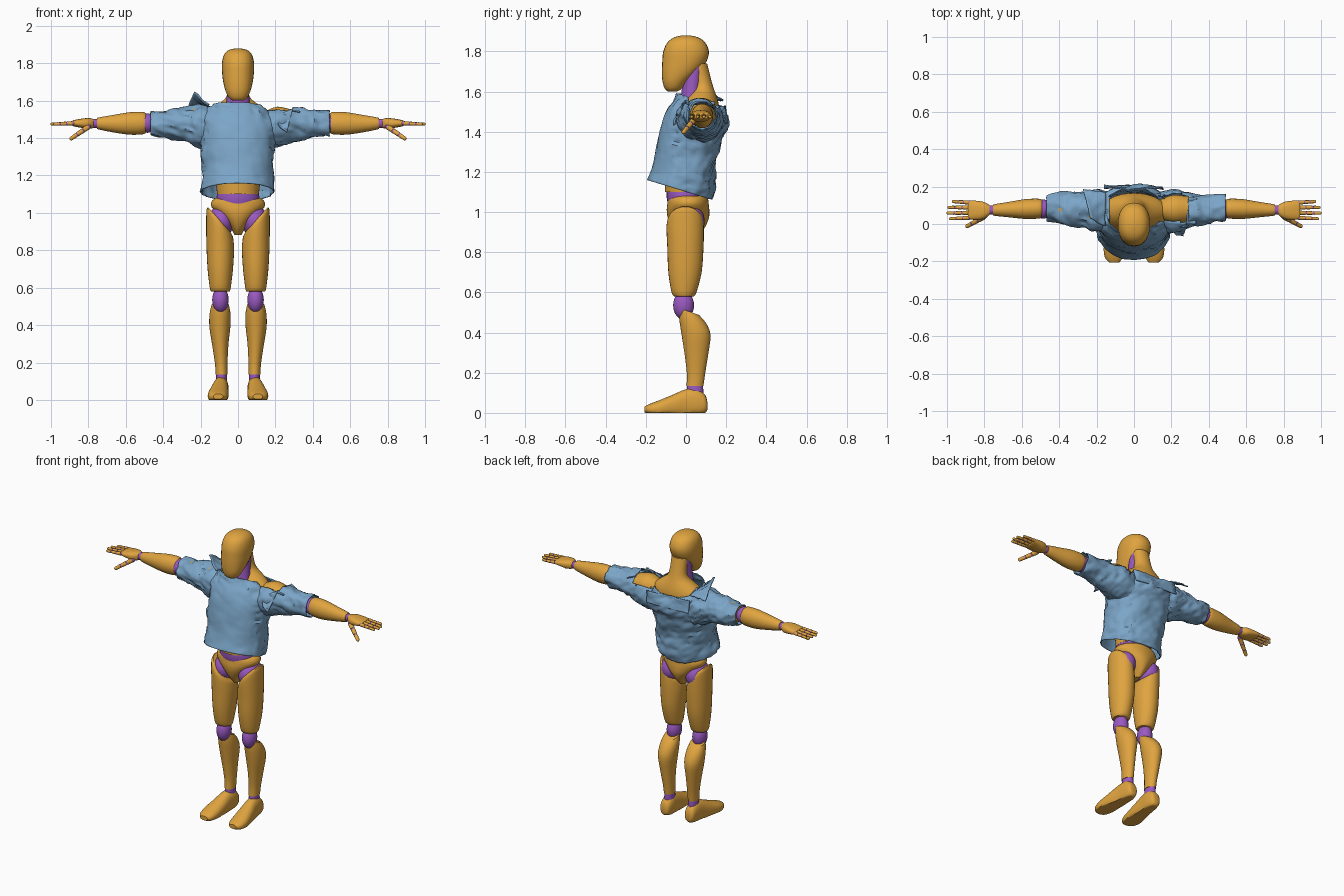
import bpy, bmesh, math
from mathutils import Vector, Matrix, noise

if "Cube" in bpy.data.objects:
    bpy.data.objects.remove(bpy.data.objects["Cube"])


def material(name, rgb):
    m = bpy.data.materials.new(name)
    m.diffuse_color = (*rgb, 1)
    m.use_nodes = True
    m.node_tree.nodes["Principled BSDF"].inputs["Base Color"].default_value = m.diffuse_color
    return m


SHELL = material("ochre_shell", (0.74, 0.37, 0.05))
JOINT = material("purple_joint", (0.32, 0.10, 0.53))
CLOTH = material("blue_cloth", (0.20, 0.38, 0.58))


def finish(name, bm, mat, mirror=False, thick=0):
    bmesh.ops.recalc_face_normals(bm, faces=bm.faces)
    me = bpy.data.meshes.new(name)
    bm.to_mesh(me)
    bm.free()
    me.materials.append(mat)
    ob = bpy.data.objects.new(name, me)
    bpy.context.collection.objects.link(ob)
    if thick:
        ob.modifiers.new("thickness", 'SOLIDIFY').thickness = thick
    if mirror:
        ob.modifiers.new("mirror", 'MIRROR')
    return ob


def smooth_rings(rings, steps):
    """Catmull-Rom interpolation of the cross-sections."""
    rs = [tuple(r) + (0,) * (7 - len(r)) for r in rings]
    out = []
    for i in range(len(rs) - 1):
        a, b, c, d = rs[max(i - 1, 0)], rs[i], rs[i + 1], rs[min(i + 2, len(rs) - 1)]
        for k in range(steps):
            t = k / steps
            out.append([0.5 * (2 * q + (r - p) * t + (2 * p - 5 * q + 4 * r - s) * t * t
                               + (3 * q - p - 3 * r + s) * t ** 3)
                        for p, q, r, s in zip(a, b, c, d)])
    return out + [list(rs[-1])]


def loft(rings, axis='z', n=28, steps=3, cap=True, power=2.0):
    """Ring = position, centre u, centre v, radius u, radius v, tilt u, tilt v."""
    bm = bmesh.new()
    loops = []
    for t, cu, cv, ru, rv, ku, kv in smooth_rings(rings, steps):
        loop = []
        for i in range(n):
            a = 2 * math.pi * i / n
            c, s = math.cos(a), math.sin(a)
            du = ru * math.copysign(abs(c) ** (2 / power), c)
            dv = rv * math.copysign(abs(s) ** (2 / power), s)
            u, v, w = cu + du, cv + dv, t + ku * du + kv * dv
            co = {'z': (u, v, w), 'x': (w, u, v), 'y': (u, w, v)}[axis]
            loop.append(bm.verts.new(co))
        loops.append(loop)
    for lo, hi in zip(loops, loops[1:]):
        for i in range(n):
            j = (i + 1) % n
            bm.faces.new((lo[i], lo[j], hi[j], hi[i]))
    if cap:
        bm.faces.new(loops[0])
        bm.faces.new(loops[-1])
    return bm


def ball(name, centre, radii, mirror=True):
    bm = bmesh.new()
    mat = Matrix.Translation(centre) @ Matrix.Diagonal((*radii, 1))
    bmesh.ops.create_uvsphere(bm, u_segments=24, v_segments=14, radius=1, matrix=mat)
    return finish(name, bm, JOINT, mirror)


# Head: height, face depth, back depth
head = []
for z, rx, front, back in [(1.60, .028, -.09, -.045), (1.615, .048, -.106, -.02), (1.65, .066, -.117, .01),
                           (1.70, .079, -.12, .065), (1.75, .085, -.118, .102), (1.80, .086, -.113, .114),
                           (1.845, .075, -.092, .095), (1.87, .05, -.058, .06), (1.88, .012, -.015, .015)]:
    head.append((z, 0, (front + back) / 2, rx, (back - front) / 2))
finish("head", loft(head, power=2.2), SHELL)

# Neck and trunk
finish("neck_joint", loft([(1.54, 0, .02, .068, .05), (1.62, 0, .03, .06, .05), (1.73, 0, .045, .06, .05)]), JOINT)
finish("torso", loft([(1.10, 0, -.005, .112, .10), (1.20, 0, 0, .125, .105), (1.35, 0, .02, .165, .12),
                      (1.45, 0, .05, .18, .115), (1.52, 0, .07, .175, .095), (1.565, 0, .078, .13, .078),
                      (1.61, 0, .085, .07, .055), (1.66, 0, .08, .054, .045), (1.74, 0, .06, .055, .045)],
                     n=36), SHELL)
finish("waist_joint", loft([(1.04, 0, -.005, .11, .085), (1.08, 0, -.005, .115, .092), (1.13, 0, -.005, .105, .09)]), JOINT)
finish("pelvis", loft([(.882, 0, .01, .018, .045), (.92, 0, .012, .042, .08), (.97, 0, .012, .088, .102),
                       (1.01, 0, .01, .125, .106), (1.04, 0, .01, .145, .103), (1.065, 0, .01, .138, .1),
                       (1.08, 0, .01, .118, .093)], n=36), SHELL)

# Legs
ball("hip_joint", (.09, .005, .955), (.07, .088, .085))
finish("thigh", loft([(.58, .094, -.01, .05, .048), (.60, .095, -.01, .056, .062), (.70, .095, -.005, .068, .083, .05),
                      (.82, .095, -.003, .074, .09, .2), (.91, .098, -.004, .072, .093, .6),
                      (.95, .1, -.004, .068, .09, 1.0), (.965, .1, -.004, .058, .078, 1.1)]), SHELL, True)
ball("knee_joint", (.094, -.012, .535), (.044, .052, .07))
finish("shin", loft([(.135, .088, .045, .031, .042), (.20, .09, .05, .034, .046), (.30, .095, .052, .044, .06),
                     (.39, .097, .05, .056, .072), (.46, .096, .032, .056, .066, 0, -.15),
                     (.505, .095, .015, .047, .05, 0, -.35)]), SHELL, True)
finish("ankle_joint", loft([(.09, .088, .045, .03, .042), (.14, .088, .045, .028, .04)]), JOINT, True)
foot = loft([(.106, .09, .035, .018, .02), (.095, .09, .045, .032, .045), (.055, .09, .052, .04, .07),
             (.0, .094, .048, .043, .07), (-.06, .1, .035, .05, .058), (-.13, .107, .022, .055, .042),
             (-.18, .108, .018, .047, .027), (-.207, .106, .018, .026, .014)], axis='y', power=2.3)
for v in foot.verts:
    v.co.z = max(v.co.z, 0)
finish("foot", foot, SHELL, True)

# Arms
finish("upper_arm", loft([(.14, .08, 1.485, .05, .055), (.21, .08, 1.495, .076, .073), (.30, .08, 1.487, .066, .063),
                          (.45, .08, 1.48, .053, .052)], axis='x'), SHELL, True)
ball("elbow_joint", (.485, .08, 1.48), (.045, .051, .052))
finish("forearm", loft([(.492, .082, 1.48, .048, .052), (.51, .082, 1.48, .053, .06), (.58, .08, 1.478, .053, .06),
                        (.67, .077, 1.477, .041, .046), (.745, .075, 1.478, .031, .032),
                        (.755, .075, 1.478, .026, .027)], axis='x'), SHELL, True)
finish("wrist_joint", loft([(.74, .075, 1.478, .024, .025), (.79, .075, 1.478, .025, .023)], axis='x'), JOINT, True)
finish("palm", loft([(.772, .075, 1.478, .026, .024), (.80, .073, 1.478, .044, .029), (.84, .073, 1.479, .051, .024),
                     (.88, .075, 1.479, .05, .016), (.888, .075, 1.479, .045, .011)], axis='x', power=2.5), SHELL, True)

# Fingers and thumb: chains of three tapered segments with knuckles
fingers, knuckles = bmesh.new(), bmesh.new()
chains = [((.882, y, 1.479), (tip, y2, 1.474), .0115)
          for y, y2, tip in [(.033, .028, .985), (.06, .058, 1.0), (.088, .089, .995), (.115, .12, .97)]]
chains.append(((.80, .04, 1.46), (.895, -.014, 1.395), .015))
for start, end, r in chains:
    p, q = Vector(start), Vector(end)
    rot = (q - p).to_track_quat('Z', 'Y').to_matrix().to_4x4()
    for i in range(3):
        a, b = p.lerp(q, i / 3 + .03), p.lerp(q, (i + 1) / 3 - .03)
        bmesh.ops.create_cone(fingers, cap_ends=True, segments=12, radius1=r * (1 - .1 * i), radius2=r * (.9 - .1 * i),
                              depth=(b - a).length, matrix=Matrix.Translation((a + b) / 2) @ rot)
        bmesh.ops.create_uvsphere(knuckles, u_segments=10, v_segments=8, radius=r * (.95 - .1 * i),
                                  matrix=Matrix.Translation(p.lerp(q, i / 3)))
    bmesh.ops.create_uvsphere(fingers, u_segments=12, v_segments=8, radius=r * .7,
                              matrix=Matrix.Translation(p.lerp(q, .96)))
finish("fingers", fingers, SHELL, True)
finish("knuckles", knuckles, JOINT, True)


def crumple(bm, amount):
    """Cloth folds: ridged noise, calmer across the chest."""
    bm.normal_update()
    for v in bm.verts:
        p = v.co
        calm = .3 if p.y < -.06 and abs(p.x) < .17 else 1
        fold = noise.noise(Vector((p.x * 9, p.y * 9, p.z * 13)))
        ridge = .5 - abs(noise.noise(Vector((p.x * 17 + 4, p.y * 17, p.z * 24 + p.x * 12)))) * 2
        v.co = p + v.normal * amount * calm * (fold + .6 * ridge)


def open_shoulder(bm):
    """Cloth slipped off one shoulder."""
    gone = [f for f in bm.faces if .13 < f.calc_center_median().x < .295
            and .012 < f.calc_center_median().y < .165 and f.calc_center_median().z > 1.515]
    bmesh.ops.delete(bm, geom=gone, context='FACES')


def sheet(name, corners, amount=.014, n=10):
    a, b, c, d = map(Vector, corners)
    bm = bmesh.new()
    g = [[bm.verts.new(a.lerp(b, i / n).lerp(d.lerp(c, i / n), j / n)) for i in range(n + 1)] for j in range(n + 1)]
    for j in range(n):
        for i in range(n):
            bm.faces.new((g[j][i], g[j][i + 1], g[j + 1][i + 1], g[j + 1][i]))
    crumple(bm, amount)
    finish(name, bm, CLOTH, thick=.006)


# Shirt body with slanted hem and collar
shirt = loft([(1.11, 0, -.03, .186, .155, 0, -.3), (1.20, 0, -.01, .182, .148, 0, -.3),
              (1.30, 0, .005, .188, .143, 0, -.3), (1.40, 0, .03, .2, .145, 0, -.3),
              (1.47, 0, .055, .205, .14, 0, -.3), (1.53, 0, .075, .185, .12, 0, -.3),
              (1.555, 0, .075, .155, .112, 0, -.3)], n=80, steps=7, cap=False, power=2.2)
crumple(shirt, .017)
open_shoulder(shirt)
finish("shirt_body", shirt, CLOTH, thick=.005)

# Sleeves
for side, cuff in ((-1, .468), (1, .49)):
    sleeve = loft([(.13, .07, 1.45, .10, .12), (.20, .07, 1.462, .112, .112), (.28, .075, 1.47, .098, .092),
                   (.38, .08, 1.476, .08, .075), (cuff, .082, 1.48, .068, .065)],
                  axis='x', n=56, steps=8, cap=False)
    for v in sleeve.verts:
        v.co.x *= side
    bmesh.ops.recalc_face_normals(sleeve, faces=sleeve.faces)
    crumple(sleeve, .016)
    open_shoulder(sleeve)
    finish("sleeve_right" if side < 0 else "sleeve_left", sleeve, CLOTH, thick=.005)

# Loose collar folds
sheet("raised_shoulder_fold", [(-.15, -.01, 1.585), (-.15, .17, 1.56), (-.27, .19, 1.565), (-.235, .03, 1.645)])
sheet("hanging_collar_flap", [(.2, -.035, 1.52), (.295, -.01, 1.56), (.26, -.055, 1.43), (.225, -.06, 1.46)])
sheet("sleeve_edge_fold", [(.285, .0, 1.56), (.29, .14, 1.545), (.335, .14, 1.53), (.33, .0, 1.54)])
sheet("back_collar_fold", [(-.16, .195, 1.53), (.16, .195, 1.515), (.15, .203, 1.44), (-.16, .203, 1.45)])

# Smooth shading that keeps rims crisp
bpy.ops.object.select_all(action='SELECT')
bpy.context.view_layer.objects.active = bpy.context.selected_objects[0]
bpy.ops.object.shade_smooth_by_angle(angle=math.radians(40))
